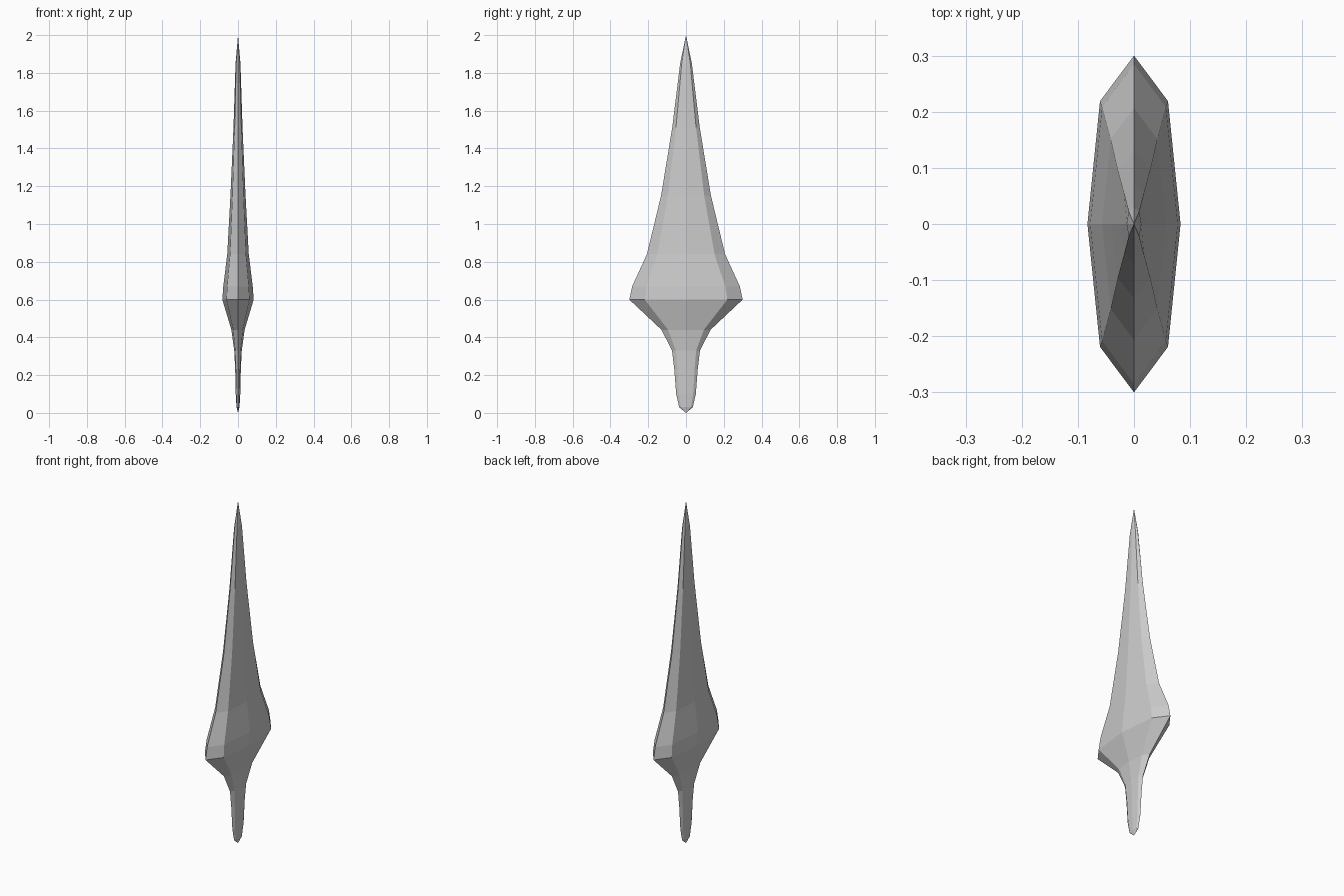
import bpy
import bmesh

cube = bpy.data.objects.get("Cube")
if cube:
    bpy.data.objects.remove(cube, do_unlink=True)

# One flat grey material
grey = bpy.data.materials.new("plain grey")
grey.use_nodes = True
colour = (0.6, 0.6, 0.6, 1)
grey.diffuse_color = colour
grey.node_tree.nodes["Principled BSDF"].inputs["Base Color"].default_value = colour

# Rings from pommel to tip: height, half width, half thickness
RINGS = [
    (0.03, 0.036, 0.008), (0.10, 0.052, 0.012), (0.23, 0.062, 0.015),
    (0.33, 0.074, 0.020), (0.44, 0.130, 0.035), (0.60, 0.300, 0.083),
    (0.67, 0.285, 0.078), (0.84, 0.207, 0.057), (1.15, 0.132, 0.040),
    (1.51, 0.073, 0.024), (1.85, 0.031, 0.013),
]
# Eight-sided section with sharp front and back edges (thickness, width)
SECTION = [(0, -1), (0.73, -0.73), (1, 0), (0.73, 0.73),
           (0, 1), (-0.73, 0.73), (-1, 0), (-0.73, -0.73)]


def ring(bm, z, width, thick):
    return [bm.verts.new((x * thick, y * width, z)) for x, y in SECTION]


def cap(bm, verts, z):
    point = bm.verts.new((0, 0, z))
    for a, b in zip(verts, verts[1:] + verts[:1]):
        bm.faces.new((a, b, point))


# Dagger body: handle, flared guard and long blade in one faceted loft
bm = bmesh.new()
loops = [ring(bm, *r) for r in RINGS]
for low, high in zip(loops, loops[1:]):
    for i in range(len(SECTION)):
        j = (i + 1) % len(SECTION)
        bm.faces.new((low[i], low[j], high[j], high[i]))
cap(bm, loops[0], 0.0)
cap(bm, loops[-1], 2.0)
bmesh.ops.recalc_face_normals(bm, faces=bm.faces[:])

mesh = bpy.data.meshes.new("spike_blade")
bm.to_mesh(mesh)
bm.free()
mesh.materials.append(grey)
bpy.context.collection.objects.link(bpy.data.objects.new("spike_blade", mesh))
